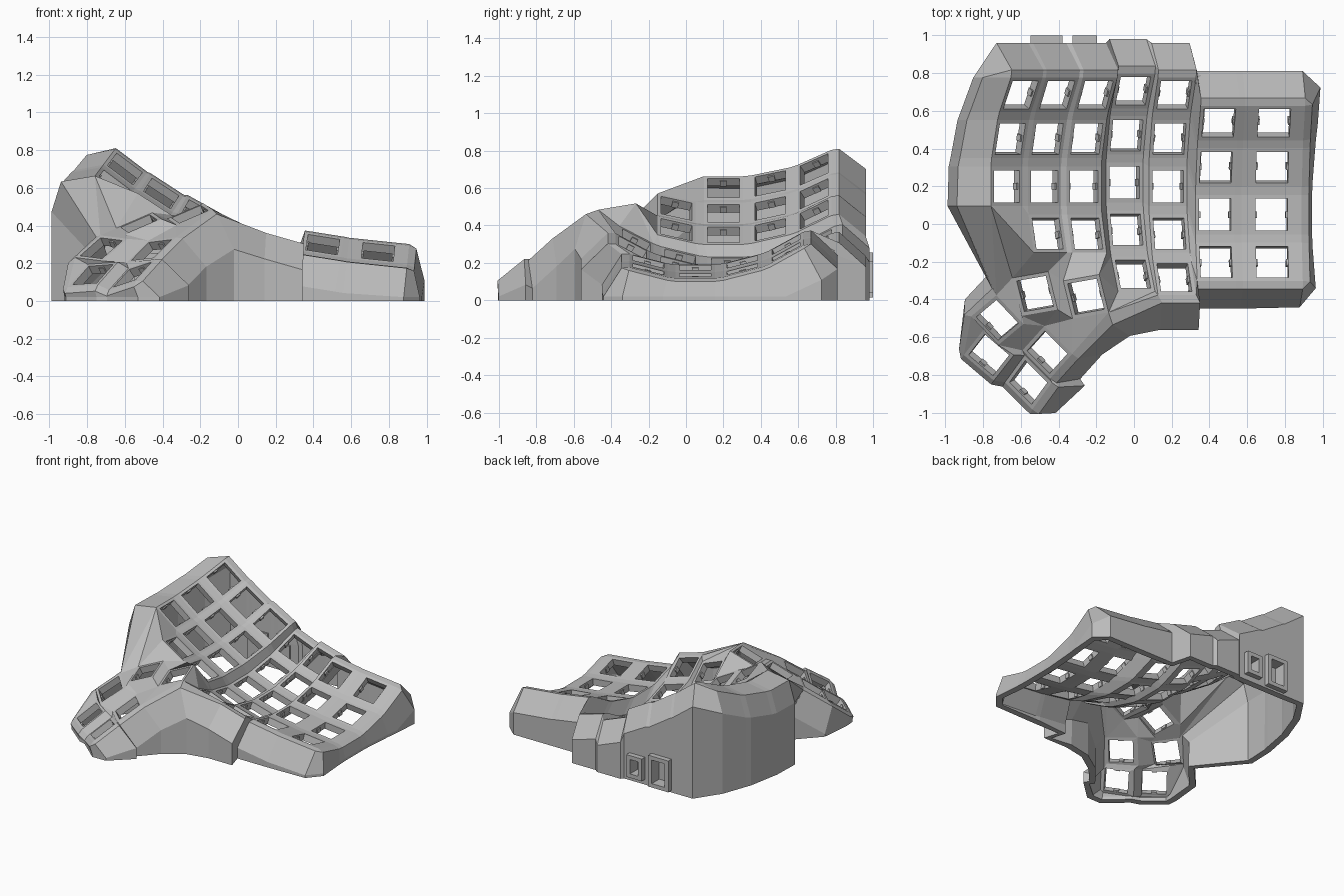
import bpy, bmesh, math
from mathutils import Matrix, Vector, Euler

if "Cube" in bpy.data.objects:
    bpy.data.objects.remove(bpy.data.objects["Cube"])

grey = bpy.data.materials.new("plain_grey")
grey.use_nodes = True
colour = (0.5, 0.5, 0.5, 1)
grey.diffuse_color = colour
grey.node_tree.nodes["Principled BSDF"].inputs["Base Color"].default_value = colour

HALF, HOLE = 0.105, 0.085
CORNERS = {"tl": (-1, 1), "tr": (1, 1), "br": (1, -1), "bl": (-1, -1)}


def finish(bm, name):
    mesh = bpy.data.meshes.new(name)
    bm.to_mesh(mesh)
    bm.free()
    mesh.materials.append(grey)
    obj = bpy.data.objects.new(name, mesh)
    bpy.context.collection.objects.link(obj)
    return obj


def add_box(bm, centre, size, frame=Matrix()):
    m = frame @ Matrix.Translation(centre) @ Matrix.Diagonal((*size, 1))
    bmesh.ops.create_cube(bm, size=1, matrix=m)


# Finger columns: centre, sideways tilt, lowest and highest row
columns = {
    "A": ((-0.675, 0.2, 0.60), 37, 0, 2),
    "B": ((-0.475, 0.2, 0.465), 33, -1, 2),
    "C": ((-0.265, 0.2, 0.35), 29, -1, 2),
    "D": ((-0.05, 0.22, 0.195), 21, -2, 2),
    "E": ((0.18, 0.2, 0.16), 16, -2, 2),
    "F": ((0.43, 0.05, 0.175), 9, -1, 2),
    "G": ((0.73, 0.05, 0.135), 6, -1, 2),
}
# Thumb keys: centre and rotation
thumbs = {
    "T1": ((-0.255, -0.385, 0.46), (10, -23, 10)),
    "T2": ((-0.525, -0.37, 0.41), (10, -23, 10)),
    "T3": ((-0.725, -0.51, 0.28), (6, -34, 40)),
    "T4": ((-0.77, -0.695, 0.14), (-4, -35, 52)),
    "T5": ((-0.56, -0.84, 0.14), (-16, -33, 54)),
    "T6": ((-0.46, -0.68, 0.27), (-6, -34, 48)),
}

frames = {}
for col, (centre, tilt, low, high) in columns.items():
    for row in range(low, high + 1):
        a = math.radians(14.5 * row)
        curve = Matrix.Translation((0, math.sin(a), 1 - math.cos(a)))
        frames[f"{col}{row}"] = (Matrix.Translation(centre)
                                 @ Matrix.Rotation(math.radians(tilt), 4, "Y")
                                 @ curve @ Matrix.Rotation(a, 4, "X"))
for key, (centre, turn) in thumbs.items():
    spin = Euler([math.radians(v) for v in turn]).to_matrix().to_4x4()
    frames[key] = Matrix.Translation(centre) @ spin


def half_width(key):
    return 0.16 if key[0] == "G" else HALF


# Key plates, each a square ring around its hole
bm = bmesh.new()
posts = {}
for key, frame in frames.items():
    outer, inner = [], []
    for name, (sx, sy) in CORNERS.items():
        v = bm.verts.new(frame @ Vector((sx * half_width(key), sy * HALF, 0)))
        posts[key + name] = v
        outer.append(v)
        inner.append(bm.verts.new(frame @ Vector((sx * HOLE, sy * HOLE, 0))))
    for i in range(4):
        j = (i + 1) % 4
        bm.faces.new((outer[i], outer[j], inner[j], inner[i]))


def web(names):
    bm.faces.new([posts[n] for n in names.split()])


# Webs between finger keys
for col, (_, _, low, high) in columns.items():
    right = chr(ord(col) + 1)
    for r in range(low, high + 1):
        below = r > low
        k, d = f"{col}{r}", f"{col}{r - 1}"
        if below:
            web(f"{k}bl {k}br {d}tr {d}tl")
        if f"{right}{r}" in frames:
            n, e = f"{right}{r}", f"{right}{r - 1}"
            web(f"{k}tr {n}tl {n}bl {k}br")
            if below and e in frames:
                web(f"{k}br {n}bl {e}tl {d}tr")

# Webs joining the thumb cluster and the uneven column ends
for names in (
    "A0br B0bl B-1tl", "A0bl A0br B-1tl", "A0bl B-1tl B-1bl", "A0bl B-1bl T2tl",
    "A0bl T2tl T3tr", "B-1bl B-1br T2tr T2tl", "B-1br C-1bl T1tl T2tr",
    "C-1bl C-1br T1tr T1tl", "T2tr T1tl T1bl T2br", "C-1br D-1bl D-2tl",
    "C-1br D-2tl T1tr", "T1tr D-2tl D-2bl", "T1tr D-2bl T1br", "T1br D-2bl D-2br",
    "T1br D-2br E-2bl", "E-1br F-1bl E-2tr", "E-2tr F-1bl E-2br",
    "T2tl T2bl T3br T3tr", "T2bl T3br T6tr", "T2bl T6tr T2br", "T2br T6tr T1bl",
    "T1bl T6tr T6br", "T1bl T6br T1br", "T3tl T3bl T4br T4tr",
    "T6tl T6bl T5br T5tr", "T4br T4bl T5tl T5tr", "T3br T3bl T6tl T6tr",
    "T3bl T6tl T5tr T4br", "T3tl T4tl T4tr",
):
    web(names)

# Outer wall: top post, bevelled shoulder, lower shoulder, foot
border = []


def add_wall(post, p1, p2):
    if p2.z < 0.02:
        p2 = p1.lerp(p2, (p1.z - 0.02) / (p1.z - p2.z))
    foot = Vector((p2.x, p2.y, 0))
    border.append([posts[post]] + [bm.verts.new(p) for p in (p1, p2, foot)])


def wall(post, dx, dy):
    key, (sx, sy) = post[:-2], CORNERS[post[-2:]]
    x, y = sx * half_width(key), sy * HALF
    add_wall(post, frames[key] @ Vector((x + dx * 0.04, y + dy * 0.04, -0.013)),
             frames[key] @ Vector((x + dx * 0.1, y + dy * 0.1, -0.2)))


for col in columns:
    wall(f"{col}2tl", 0, 1)
    wall(f"{col}2tr", 0, 1)
for r in (2, 1, 0, -1):
    wall(f"G{r}tr", 1, 0)
    wall(f"G{r}br", 1, 0)
for post in ("G-1br", "G-1bl", "F-1br", "F-1bl"):
    wall(post, 0, -1)
wall("E-2br", 0.5, -1)
wall("E-2bl", 0.5, -1)
wall("T1br", 0, -1.8)
for post in ("T6br", "T6bl", "T5br", "T5bl"):
    wall(post, 0, -1)
for post in ("T5bl", "T5tl", "T4bl", "T4tl"):
    wall(post, -1, 0)
wall("T4tl", 0, 1)
wall("T3tl", -0.9, 0.7)
wall("T3tr", 0, 1)
for i, post in enumerate(("A0bl", "A0tl", "A1bl", "A1tl", "A2bl", "A2tl")):
    p = posts[post].co
    reach = 0.18 - 0.006 * i
    add_wall(post, p + Vector((-reach, 0, -0.03)), p + Vector((-reach - 0.05, 0, -0.19)))

for a, b in zip(border, border[1:] + border[:1]):
    for i in range(3):
        face = list(dict.fromkeys((a[i], b[i], b[i + 1], a[i + 1])))
        bm.faces.new(face)

bmesh.ops.recalc_face_normals(bm, faces=bm.faces)
if sum(f.normal.z * f.calc_area() for f in bm.faces) < 0:
    bmesh.ops.reverse_faces(bm, faces=bm.faces)
bm.normal_update()

# Port windows in the back wall: x range, z range
ports = [(-0.52, -0.41, 0.045, 0.225), (-0.295, -0.225, 0.07, 0.18)]


def back_faces():
    return [f for f in bm.faces if f.normal.y > 0.9 and f.calc_center_median().y > 0.9
            and f.calc_center_median().x < 0]


for x0, x1, z0, z1 in ports:
    for co, no in (((x0, 0, 0), (1, 0, 0)), ((x1, 0, 0), (1, 0, 0)),
                   ((0, 0, z0), (0, 0, 1)), ((0, 0, z1), (0, 0, 1))):
        faces = back_faces()
        edges = {e for f in faces for e in f.edges}
        verts = {v for f in faces for v in f.verts}
        bmesh.ops.bisect_plane(bm, geom=faces + list(edges) + list(verts),
                               plane_co=co, plane_no=no)
        bm.normal_update()
    cut = [f for f in back_faces()
           if x0 < f.calc_center_median().x < x1 and z0 < f.calc_center_median().z < z1]
    bmesh.ops.delete(bm, geom=cut, context="FACES")

case = finish(bm, "keyboard_case")
solid = case.modifiers.new("thickness", "SOLIDIFY")
solid.thickness = 0.05
solid.offset = -1

# Switch clips on the sides of every hole
bm = bmesh.new()
for frame in frames.values():
    for side in (-1, 1):
        add_box(bm, (side * HOLE, 0, -0.03), (0.018, 0.035, 0.034), frame)
finish(bm, "switch_clips")

# Raised frames around the ports, closed at the back
bm = bmesh.new()
rim = 0.03
for x0, x1, z0, z1 in ports:
    cx, cz = (x0 + x1) / 2, (z0 + z1) / 2
    for x in (x0 - rim / 2, x1 + rim / 2):
        add_box(bm, (x, 0.95, cz), (rim, 0.1, z1 - z0 + 2 * rim))
    for z in (z0 - rim / 2, z1 + rim / 2):
        add_box(bm, (cx, 0.95, z), (x1 - x0, 0.1, rim))
    add_box(bm, (cx, 0.905, cz), (x1 - x0, 0.01, z1 - z0))
finish(bm, "port_frames")
